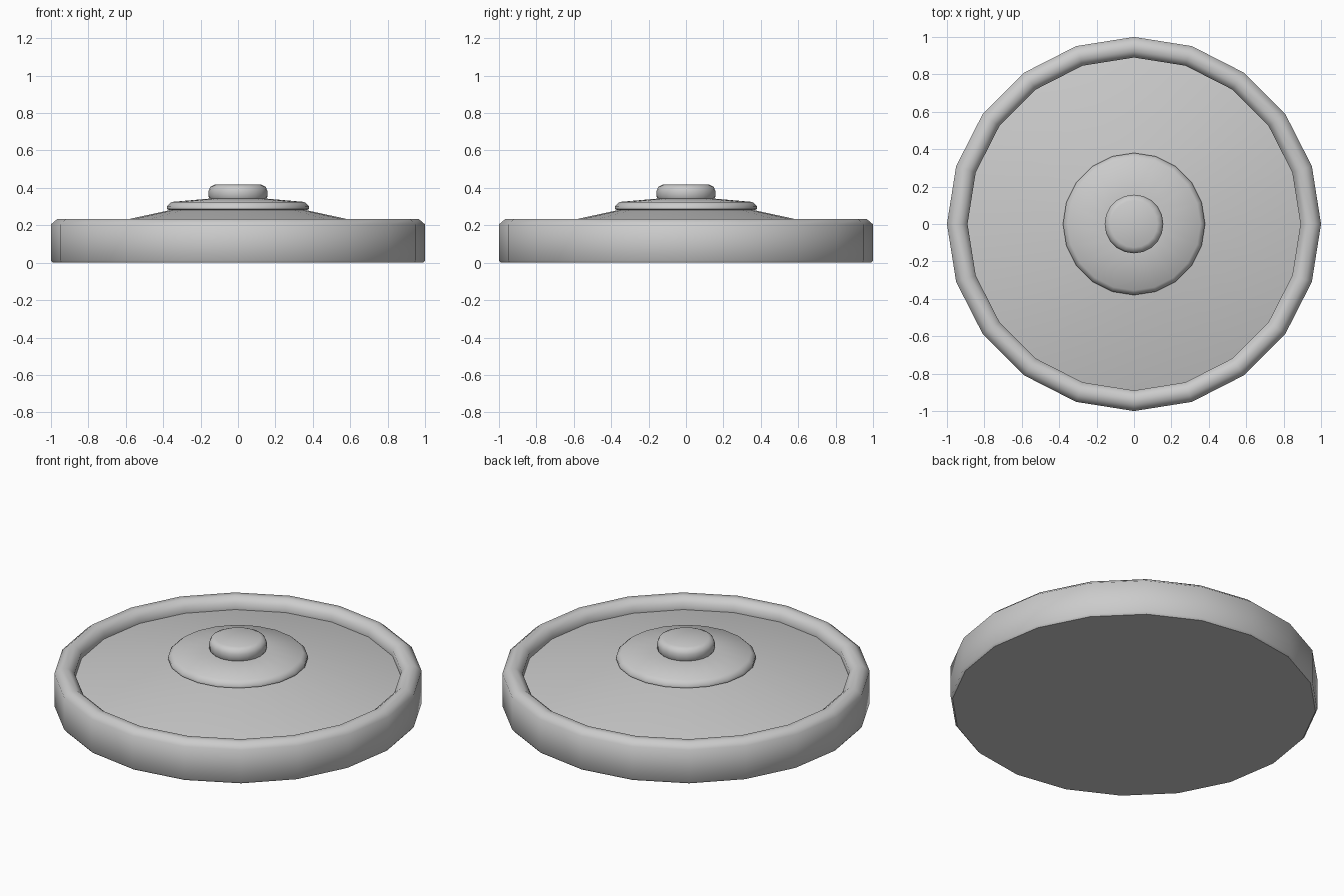
import bpy, bmesh, math

if "Cube" in bpy.data.objects:
    bpy.data.objects.remove(bpy.data.objects["Cube"])

SIDES = 20


def lathe(name, profile):
    """Spin an (r, z) profile about z; r = 0 points become poles, open ends are capped."""
    bm = bmesh.new()
    rings = []
    for r, z in profile:
        if r == 0:
            rings.append([bm.verts.new((0, 0, z))] * SIDES)
        else:
            rings.append([bm.verts.new((r * math.cos(2 * math.pi * i / SIDES),
                                        r * math.sin(2 * math.pi * i / SIDES), z))
                          for i in range(SIDES)])
    for a, b in zip(rings, rings[1:]):
        for i in range(SIDES):
            j = (i + 1) % SIDES
            bm.faces.new(list(dict.fromkeys((a[i], a[j], b[j], b[i]))))
    for ring in (rings[0], rings[-1]):
        if len(set(ring)) > 1:
            bm.faces.new(ring)
    bmesh.ops.recalc_face_normals(bm, faces=bm.faces)
    me = bpy.data.meshes.new(name)
    bm.to_mesh(me)
    bm.free()
    ob = bpy.data.objects.new(name, me)
    bpy.context.collection.objects.link(ob)
    bpy.ops.object.select_all(action='DESELECT')
    ob.select_set(True)
    bpy.context.view_layer.objects.active = ob
    bpy.ops.object.shade_smooth_by_angle(angle=math.radians(60))
    # keep the end caps flat
    for p in me.polygons:
        if len(p.vertices) == SIDES:
            p.use_smooth = False
    return ob


# round base with raised rim and shallow conical top
lathe("base_dish", [(0.99, 0), (1, 0.012), (1, 0.205), (0.965, 0.235),
                    (0.925, 0.235), (0.89, 0.205), (0.89, 0.167),
                    (0.35, 0.284), (0, 0.284)])

# stepped hub plate
lathe("hub_plate", [(0.36, 0.278), (0.38, 0.287), (0.38, 0.302), (0.355, 0.325),
                    (0.16, 0.342), (0, 0.342)])

# rounded centre knob
lathe("centre_knob", [(0.145, 0.335), (0.157, 0.352), (0.157, 0.385), (0.148, 0.406),
                      (0.125, 0.417), (0, 0.417)])
